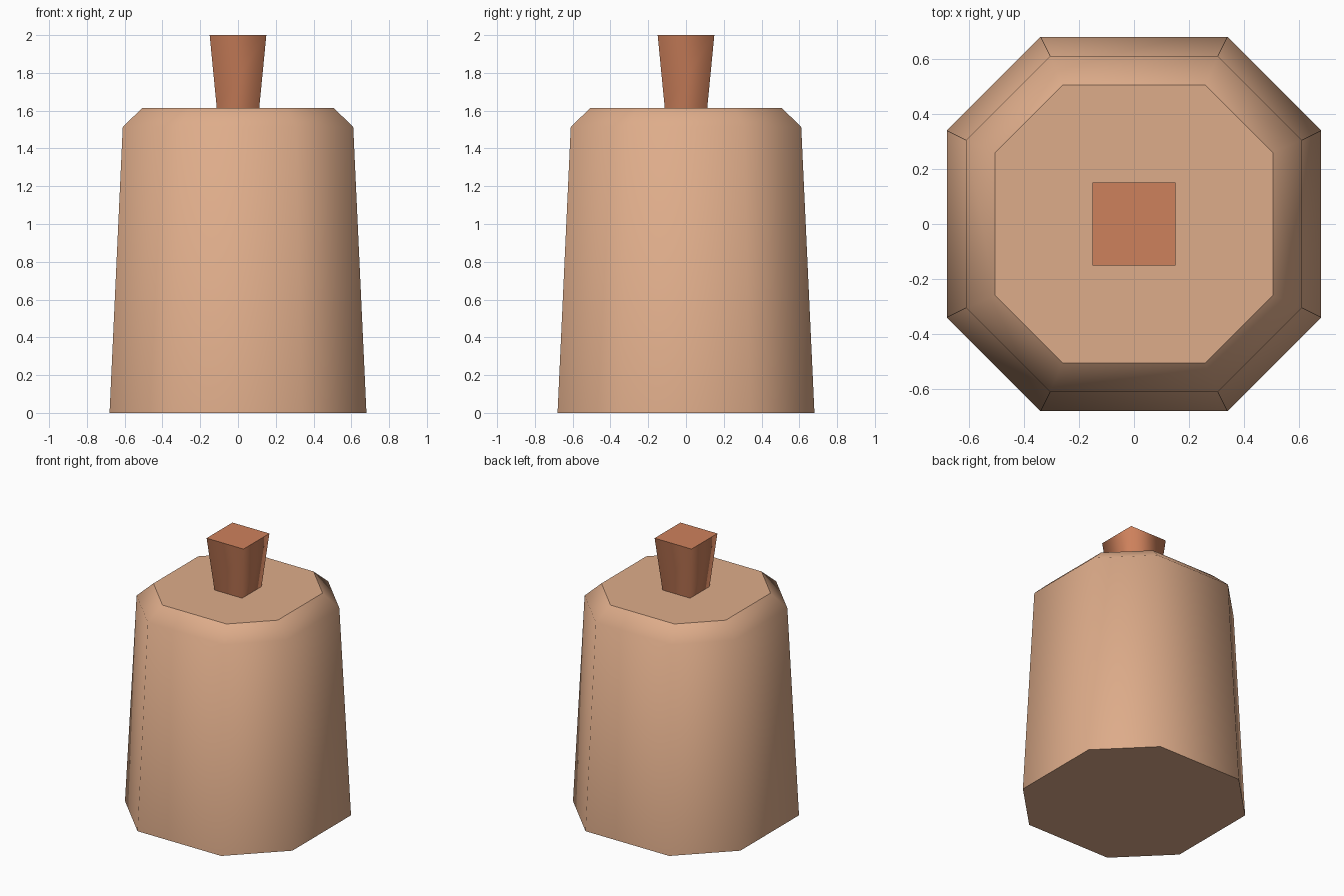
import bpy, bmesh

if "Cube" in bpy.data.objects:
    bpy.data.objects.remove(bpy.data.objects["Cube"])


def material(name, color):
    m = bpy.data.materials.new(name)
    m.diffuse_color = (*color, 1)
    m.use_nodes = True
    m.node_tree.nodes["Principled BSDF"].inputs["Base Color"].default_value = m.diffuse_color
    return m


def octagon(r, c, z):
    return [(r, -c, z), (r, c, z), (c, r, z), (-c, r, z),
            (-r, c, z), (-r, -c, z), (-c, -r, z), (c, -r, z)]


def square(r, z):
    return [(r, -r, z), (r, r, z), (-r, r, z), (-r, -r, z)]


def loft(name, sections, mat):
    """Skin stacked rings: smooth walls, flat caps with sharp rims."""
    bm = bmesh.new()
    rings = [[bm.verts.new(p) for p in s] for s in sections]
    n = len(rings[0])
    for a, b in zip(rings, rings[1:]):
        for i in range(n):
            j = (i + 1) % n
            bm.faces.new((a[i], a[j], b[j], b[i])).smooth = True
    caps = [bm.faces.new(rings[0][::-1]), bm.faces.new(rings[-1])]
    for cap in caps:
        for e in cap.edges:
            e.smooth = False
    bmesh.ops.recalc_face_normals(bm, faces=bm.faces)
    me = bpy.data.meshes.new(name)
    bm.to_mesh(me)
    bm.free()
    me.materials.append(mat)
    ob = bpy.data.objects.new(name, me)
    bpy.context.collection.objects.link(ob)
    return ob


clay = material("pale clay", (0.73, 0.413, 0.254))
cork = material("reddish brown", (0.617, 0.22, 0.107))

# Tapered octagonal body with a chamfered shoulder
loft("body", [octagon(0.68, 0.34, 0), octagon(0.61, 0.305, 1.515),
              octagon(0.505, 0.26, 1.615)], clay)

# Square stopper flaring upwards
loft("stopper", [square(0.112, 1.61), square(0.15, 2.0)], cork)
